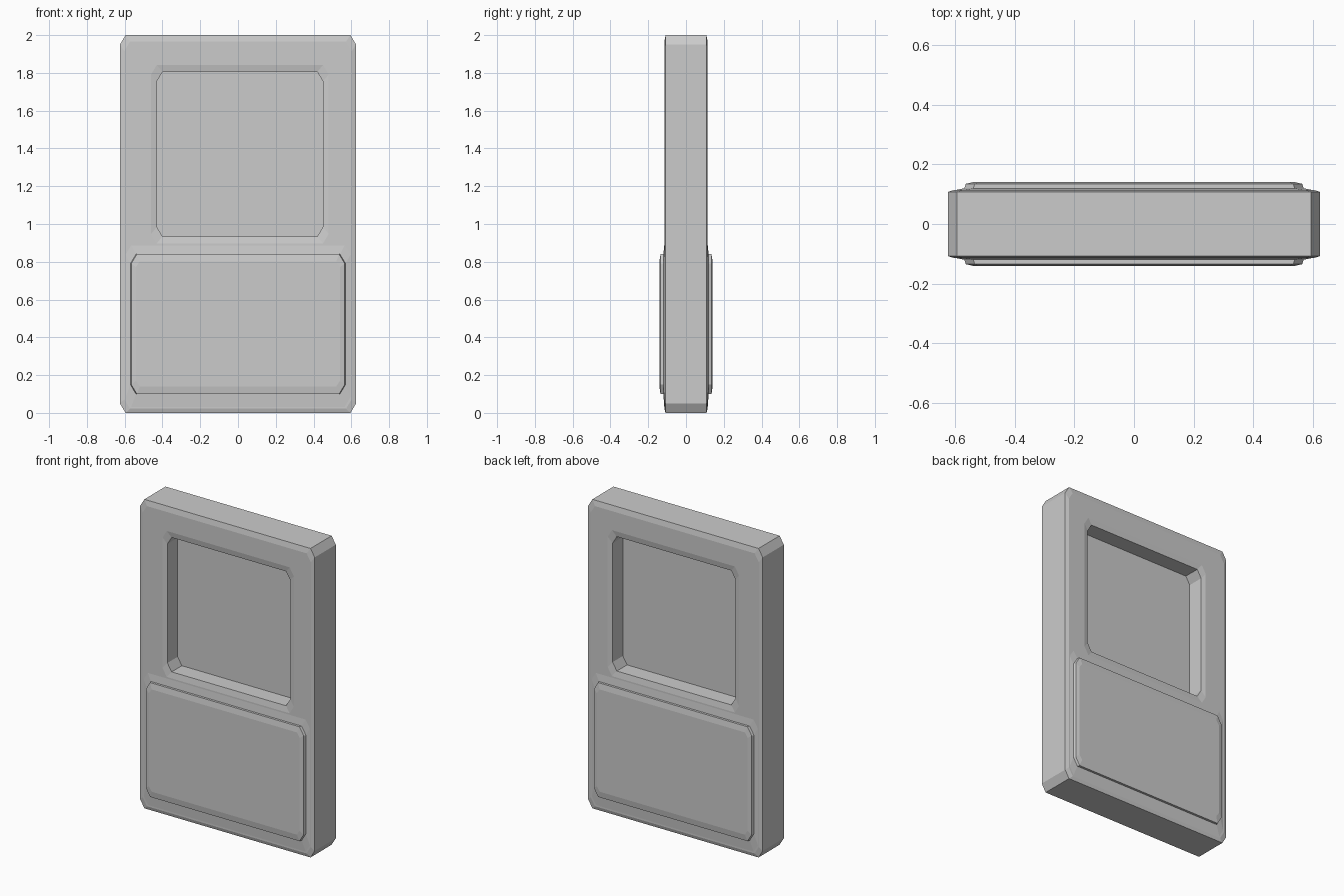
import bpy, bmesh

if "Cube" in bpy.data.objects:
    bpy.data.objects.remove(bpy.data.objects["Cube"])


def ring(bm, x0, x1, z0, z1, y, cx=0.03, cz=0.05):
    """Rectangle with clipped corners, lying in the plane at depth y."""
    pts = [(x0 + cx, z0), (x1 - cx, z0), (x1, z0 + cz), (x1, z1 - cz),
           (x1 - cx, z1), (x0 + cx, z1), (x0, z1 - cz), (x0, z0 + cz)]
    return [bm.verts.new((x, y, z)) for x, z in pts]


def skin(bm, rings):
    """Join consecutive rings with quads."""
    for a, b in zip(rings, rings[1:]):
        for i in range(8):
            j = (i + 1) % 8
            bm.faces.new((a[i], a[j], b[j], b[i]))


def loop_edges(bm, r):
    out = []
    for i in range(8):
        pair = (r[i], r[(i + 1) % 8])
        out.append(bm.edges.get(pair) or bm.edges.new(pair))
    return out


def finish(bm, name):
    bmesh.ops.recalc_face_normals(bm, faces=bm.faces[:])
    mesh = bpy.data.meshes.new(name)
    bm.to_mesh(mesh)
    bm.free()
    obj = bpy.data.objects.new(name, mesh)
    bpy.context.collection.objects.link(obj)
    return obj


# Door slab with window opening and raised lower panel on both sides
bm = bmesh.new()
sides, lips = [], []
for s in (-1, 1):
    side = ring(bm, -0.625, 0.625, 0, 2, s * 0.108)
    face = ring(bm, -0.602, 0.602, 0.022, 1.965, s * 0.115)
    skin(bm, [side, face])
    # sunken window surround
    surround = ring(bm, -0.46, 0.48, 0.897, 1.842, s * 0.115)
    lip = ring(bm, -0.43, 0.45, 0.935, 1.805, s * 0.108)
    skin(bm, [surround, lip])
    # raised panel: sloped base, short wall, bevelled top
    base = ring(bm, -0.595, 0.595, 0.032, 0.887, s * 0.115)
    foot = ring(bm, -0.57, 0.57, 0.1, 0.84, s * 0.12)
    wall = ring(bm, -0.565, 0.565, 0.1, 0.84, s * 0.135)
    top = ring(bm, -0.54, 0.54, 0.14, 0.802, s * 0.141, 0.02, 0.03)
    skin(bm, [base, foot, wall, top])
    bm.faces.new(top)
    # flat face between the outlines
    edges = [e for r in (face, surround, base) for e in loop_edges(bm, r)]
    bmesh.ops.triangle_fill(bm, use_beauty=True, use_dissolve=False,
                            edges=edges, normal=(0, s, 0))
    sides.append(side)
    lips.append(lip)
skin(bm, sides)
skin(bm, lips)
finish(bm, "door_slab")

# Pane set in the middle of the window opening
bm = bmesh.new()
pane = [ring(bm, -0.43, 0.45, 0.935, 1.805, y) for y in (-0.003, 0.003)]
skin(bm, pane)
for r in pane:
    bm.faces.new(r)
finish(bm, "window_pane")
